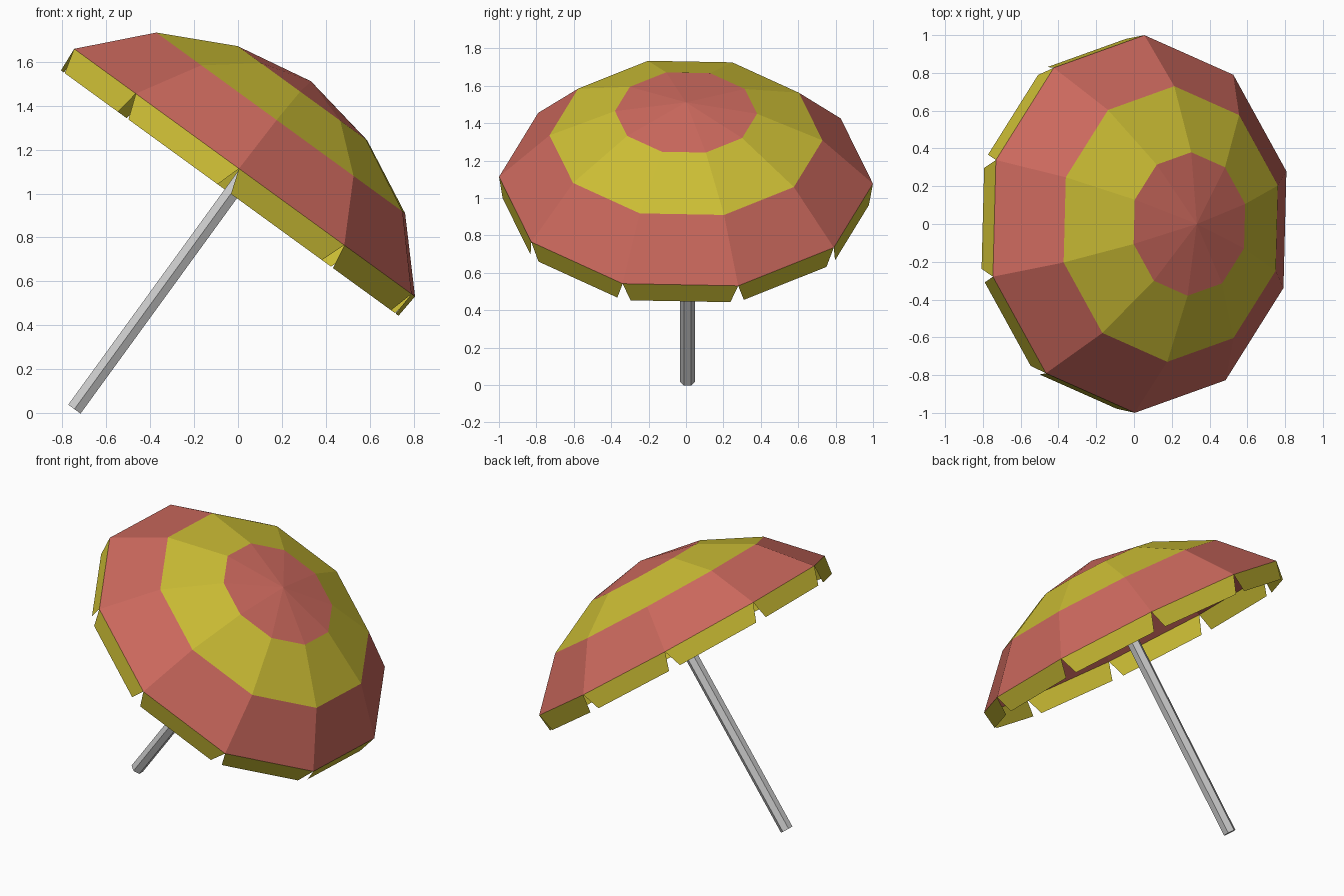
import bpy, bmesh
from math import radians, sin, cos
from mathutils import Matrix, Vector

if "Cube" in bpy.data.objects:
    bpy.data.objects.remove(bpy.data.objects["Cube"])

SIDES = 10
PHASE = radians(16.2)
STEP = radians(360 / SIDES)
# tilted frame: origin at the centre of the canopy rim, local z along the pole
FRAME = Matrix.Translation((0.03, 0, 1.095)) @ Matrix.Rotation(radians(36), 4, 'Y')


def material(name, color):
    m = bpy.data.materials.new(name)
    m.diffuse_color = color
    m.use_nodes = True
    m.node_tree.nodes["Principled BSDF"].inputs["Base Color"].default_value = m.diffuse_color
    return m


red = material("red_cloth", (0.60, 0.14, 0.11, 1))
yellow = material("yellow_cloth", (0.60, 0.51, 0.035, 1))


def finish(name, bm, mats=()):
    me = bpy.data.meshes.new(name)
    bm.to_mesh(me)
    bm.free()
    ob = bpy.data.objects.new(name, me)
    bpy.context.collection.objects.link(ob)
    for m in mats:
        me.materials.append(m)
    ob.matrix_world = FRAME
    return ob


def rim_point(i, r, z):
    a = PHASE + i * STEP
    return Vector((r * cos(a), r * sin(a), z))


# canopy: three striped bands, the last one closing at the apex
bm = bmesh.new()
rings = [[bm.verts.new(rim_point(i, r, z)) for i in range(SIDES)]
         for r, z in ((1.0, 0.0), (0.73, 0.28), (0.38, 0.448))]
apex = bm.verts.new((0, 0, 0.515))
for i in range(SIDES):
    j = (i + 1) % SIDES
    for k in range(2):
        f = bm.faces.new((rings[k][i], rings[k][j], rings[k + 1][j], rings[k + 1][i]))
        f.material_index = k
    bm.faces.new((rings[2][i], rings[2][j], apex))
finish("canopy", bm, (red, yellow))

# valance: one tapered flap hanging from each rim edge
DROP, INSET, LEAN = 0.115, 0.042, 0.008
bm = bmesh.new()
for i in range(SIDES):
    a, b = rim_point(i, 1, 0), rim_point(i + 1, 1, 0)
    along = (b - a).normalized() * INSET
    down = Vector((0, 0, -DROP)) - (a + b).normalized() * LEAN
    bm.faces.new([bm.verts.new(p) for p in (a, a + along + down, b - along + down, b)])
finish("valance_flaps", bm, (yellow,))

# pole: hexagonal rod running up to the canopy top
BOTTOM, TOP = -1.328, 0.49
bm = bmesh.new()
bmesh.ops.create_cone(bm, cap_ends=True, segments=6, radius1=0.04, radius2=0.04,
                      depth=TOP - BOTTOM,
                      matrix=Matrix.Translation((0.006, 0.008, (TOP + BOTTOM) / 2)))
finish("pole", bm)
